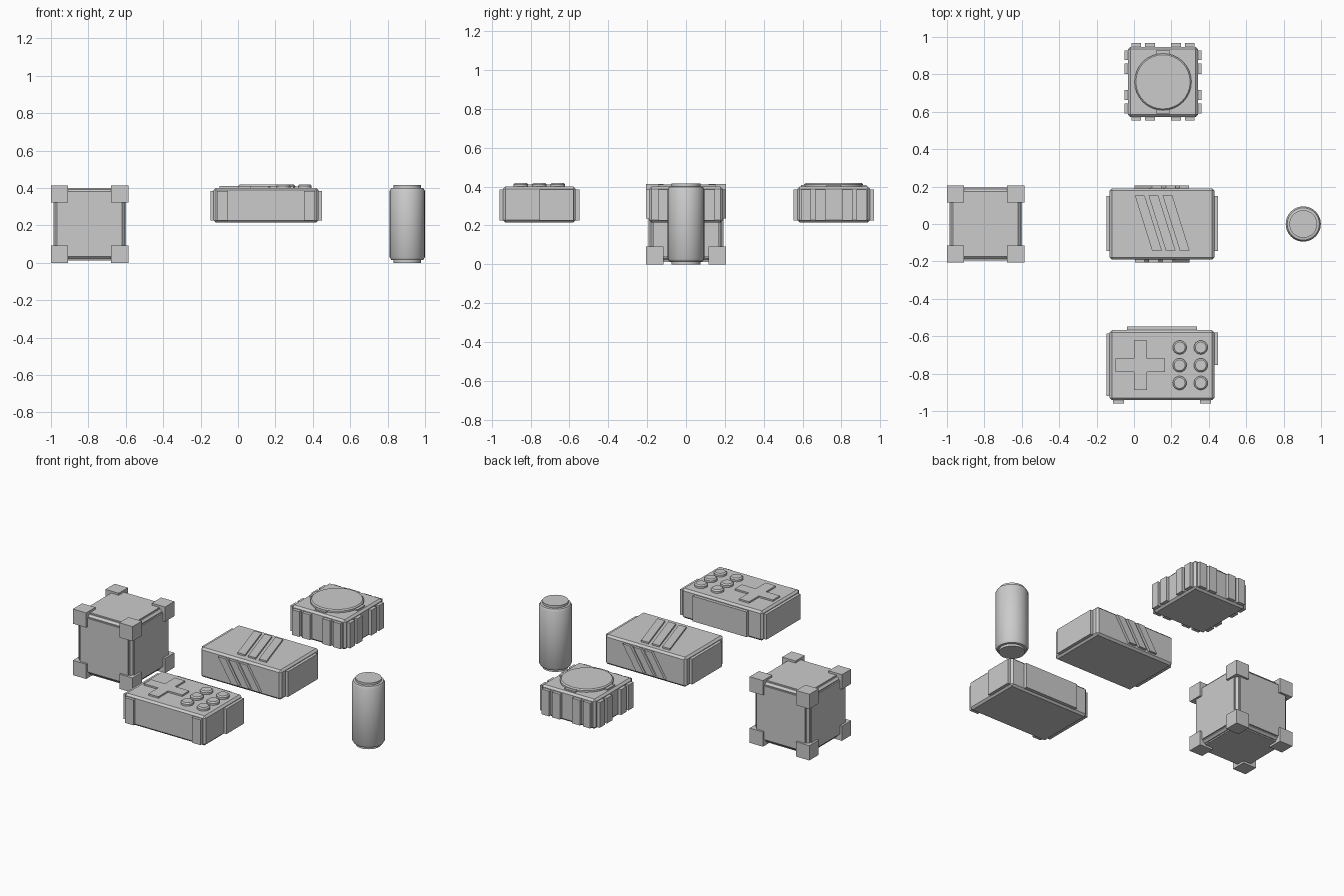
import bpy, bmesh, math
from mathutils import Matrix, Vector

if "Cube" in bpy.data.objects:
    bpy.data.objects.remove(bpy.data.objects["Cube"])

def finish(name, bm, bevel=0.0, segs=1, smooth=False):
    bmesh.ops.recalc_face_normals(bm, faces=bm.faces[:])
    me = bpy.data.meshes.new(name)
    bm.to_mesh(me)
    bm.free()
    ob = bpy.data.objects.new(name, me)
    bpy.context.collection.objects.link(ob)
    if bevel:
        m = ob.modifiers.new("Bevel", 'BEVEL')
        m.width, m.segments = bevel, segs
    if smooth:
        bpy.context.view_layer.objects.active = ob
        ob.select_set(True)
        bpy.ops.object.shade_smooth_by_angle(angle=math.radians(35))
        ob.select_set(False)
    return ob

def add_box(bm, x0, x1, y0, y1, z0, z1):
    mat = (Matrix.Translation(((x0 + x1) / 2, (y0 + y1) / 2, (z0 + z1) / 2))
           @ Matrix.Diagonal((x1 - x0, y1 - y0, z1 - z0, 1)))
    bmesh.ops.create_cube(bm, size=1, matrix=mat)

def boxes(name, items, bevel=0.0):
    bm = bmesh.new()
    for it in items:
        add_box(bm, *it)
    return finish(name, bm, bevel)

def prisms(name, outlines, direction):
    # Each outline is a flat loop of 3D points pushed along a direction
    bm = bmesh.new()
    for pts in outlines:
        f = bm.faces.new([bm.verts.new(p) for p in pts])
        r = bmesh.ops.extrude_face_region(bm, geom=[f], use_keep_orig=True)
        bmesh.ops.translate(bm, vec=Vector(direction),
                            verts=[v for v in r['geom'] if isinstance(v, bmesh.types.BMVert)])
    return finish(name, bm)

def lathe(name, centres, profile, n=32):
    bm = bmesh.new()
    for cx, cy in centres:
        rings = [[bm.verts.new((cx + r * math.cos(2 * math.pi * i / n),
                                cy + r * math.sin(2 * math.pi * i / n), z))
                  for i in range(n)] for r, z in profile]
        for a, b in zip(rings, rings[1:]):
            for i in range(n):
                j = (i + 1) % n
                bm.faces.new((a[i], a[j], b[j], b[i]))
        bm.faces.new(rings[0])
        bm.faces.new(rings[-1])
    return finish(name, bm, smooth=True)

CX = 0.15                 # shared x centre of the three boxes
Z0, Z1 = 0.215, 0.40      # body heights
P0, P1 = 0.226, 0.384     # side plate heights

# Crate: core, raised face panels, corner blocks
X, H = -0.793, 0.207
boxes("crate_core", [(X - .186, X + .186, -.186, .186, H - .186, H + .186)], 0.012)
panels = []
for a in range(3):
    h = [0.168] * 3
    h[a] = 0.194
    panels.append((X - h[0], X + h[0], -h[1], h[1], H - h[2], H + h[2]))
boxes("crate_panels", panels)
o, i = 0.207, 0.115
span = [(-o, -i), (i, o)]
boxes("crate_corners", [(X + a, X + b, c, d, H + e, H + f)
                        for a, b in span for c, d in span for e, f in span])

# Control box: body, side plates, cross and buttons
Y = -0.755
boxes("control_box_body", [(CX - .28, CX + .28, Y - .187, Y + .187, Z0, Z1)], 0.012)
boxes("control_box_plates", [
    (CX - .298, CX - .27, Y - .165, Y + .17, P0, P1),
    (CX + .27, CX + .298, Y, Y + .175, P0, P1),
    (CX - .187, CX + .187, Y + .17, Y + .207, P0, P1),
    (CX - .262, CX - .203, Y - .205, Y - .17, P0, P1),
    (CX + .203, CX + .262, Y - .205, Y - .17, P0, P1)])
a, b = 0.035, 0.132
cross = [(a, b), (a, a), (b, a), (b, -a), (a, -a), (a, -b),
         (-a, -b), (-a, -a), (-b, -a), (-b, a), (-a, a), (-a, b)]
prisms("control_box_cross", [[(0.034 + x, Y + y, Z1 - .01) for x, y in cross]], (0, 0, 0.02))
lathe("control_box_buttons", [(x, Y + y) for x in (.244, .357) for y in (-.095, 0, .095)],
      [(.037, Z1 - .01), (.037, .412), (.029, .419)], 24)

# Striped box: body, end plates, slanted stripes on top, front and back
boxes("striped_box_body", [(CX - .28, CX + .28, -.19, .19, Z0, Z1)], 0.012)
boxes("striped_box_end_plates", [(CX - .298, CX + .298, -.145, .15, P0, P1)])
starts = [-.145, -.072, .003]
w, shift = 0.052, 0.092

def stripes(lo, hi, place, sign=1):
    return [[place(CX + sign * u, v) for u, v in
             ((s, hi), (s + w, hi), (s + w + shift, lo), (s + shift, lo))] for s in starts]

prisms("striped_box_top_stripes",
       stripes(-.142, .152, lambda u, v: (u, v, Z1 - .01)), (0, 0, .02))
prisms("striped_box_front_stripes",
       stripes(P0 + .01, P1, lambda u, v: (u, -.18, v)), (0, -.026, 0))
prisms("striped_box_back_stripes",
       stripes(P0 + .01, P1, lambda u, v: (u, .18, v), -1), (0, .026, 0))

# Square box: body, ribs on four sides, disc and tabs on top
Y, S = 0.76, 0.187
boxes("square_box_body", [(CX + .005 - S, CX + .005 + S, Y - S, Y + S, Z0, Z1)], 0.012)
X = CX + .005
ribs = []
for p, q in ((-.168, -.117), (-.097, -.043), (.043, .097), (.117, .168)):
    for s in (-1, 1):
        u, v = sorted((s * .175, s * .207))
        ribs += [(X + p, X + q, Y + u, Y + v, P0, P1), (X + u, X + v, Y + p, Y + q, P0, P1)]
boxes("square_box_ribs", ribs)
boxes("square_box_top_tabs", [(X - .168, X + .168, Y - .037, Y + .037, Z1 - .01, .408),
                              (X - .037, X + .037, Y - .168, Y + .168, Z1 - .01, .4081)])
lathe("square_box_disc", [(X, Y)],
      [(.152, Z1 - .01), (.152, .411), (.145, .418)], 32)

# Can: one turned profile, smooth shaded
lathe("can", [(.905, 0)],
      [(.074, 0), (.074, .014), (.086, .016), (.094, .03),
       (.094, .385), (.086, .399), (.074, .401), (.074, .415)], 32)
